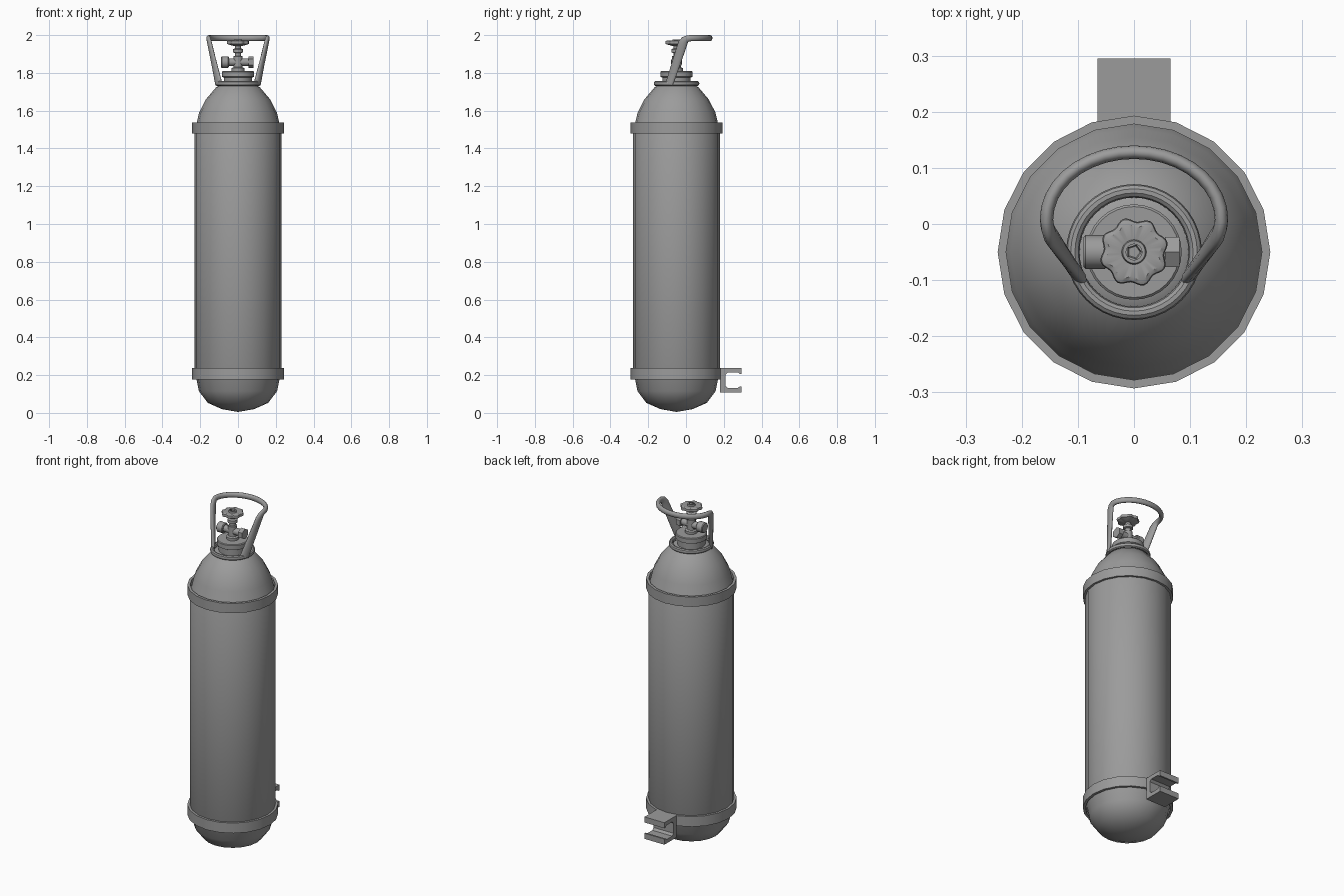
import bpy, bmesh, math
from mathutils import Vector, Matrix

cube = bpy.data.objects.get("Cube")
if cube:
    bpy.data.objects.remove(cube, do_unlink=True)

metal = bpy.data.materials.new("grey metal")
metal.use_nodes = True
GREY = (0.33, 0.33, 0.33, 1)
metal.diffuse_color = GREY
metal.node_tree.nodes["Principled BSDF"].inputs["Base Color"].default_value = GREY

AXIS_Y = -0.05  # tank axis, set forward by the rear bracket


def finish(name, bm, angle=35):
    bmesh.ops.remove_doubles(bm, verts=bm.verts, dist=1e-5)
    bmesh.ops.recalc_face_normals(bm, faces=bm.faces)
    mesh = bpy.data.meshes.new(name)
    bm.to_mesh(mesh)
    bm.free()
    mesh.materials.append(metal)
    obj = bpy.data.objects.new(name, mesh)
    bpy.context.collection.objects.link(obj)
    bpy.ops.object.select_all(action='DESELECT')
    obj.select_set(True)
    bpy.context.view_layer.objects.active = obj
    bpy.ops.object.shade_smooth_by_angle(angle=math.radians(angle))
    return obj


def skin(bm, rings, close=False):
    """Bridge consecutive rings of vertices with quads."""
    pairs = list(zip(rings, rings[1:]))
    if close:
        pairs.append((rings[-1], rings[0]))
    for a, b in pairs:
        n = len(a)
        for i in range(n):
            j = (i + 1) % n
            bm.faces.new((a[i], a[j], b[j], b[i]))


def turned(name, profile, sides, close=False, lobes=0, depth=0.0, sideways=None):
    """Revolve (radius, height) points; sideways is the z of a part lying along x."""
    bm = bmesh.new()
    rings = []
    for r, h in profile:
        ring = []
        for i in range(sides):
            a = math.tau * i / sides
            rr = r
            if lobes and r > 0.035:
                rr += depth * math.cos(lobes * (a - 0.3))
            ring.append(bm.verts.new((rr * math.cos(a), rr * math.sin(a), h)))
        rings.append(ring)
    skin(bm, rings, close)
    if sideways is not None:
        move = Matrix.Translation((0, AXIS_Y, sideways)) @ Matrix.Rotation(math.pi / 2, 4, 'Y')
    else:
        move = Matrix.Translation((0, AXIS_Y, 0))
    bmesh.ops.transform(bm, matrix=move, verts=bm.verts)
    return finish(name, bm)


# Tank: rounded bottom, straight wall, domed shoulder
turned("tank_body", [
    (0, 0.005), (0.085, 0.02), (0.16, 0.053), (0.207, 0.115), (0.22, 0.18), (0.23, 0.2),
    (0.23, 1.51), (0.22, 1.53), (0.206, 1.59), (0.17, 1.66), (0.115, 1.725),
    (0.08, 1.742), (0, 1.742)], 20)

# Straps
for name, low, high in (("lower_strap", 0.178, 0.238), ("upper_strap", 1.48, 1.537)):
    turned(name, [(0.243, low), (0.243, high), (0.228, high), (0.228, low)], 20, close=True)

# Neck with its collar
turned("neck", [(0.075, 1.72), (0.075, 1.775), (0.085, 1.78), (0.085, 1.806),
                (0.081, 1.81), (0, 1.81)], 32)

# Ring that carries the handle
ring_section = [(0.109 + 0.012 * math.cos(math.tau * k / 10),
                 1.744 + 0.013 * math.sin(math.tau * k / 10)) for k in range(10)]
turned("handle_base_ring", ring_section, 40, close=True)

# Valve stem and cross body
turned("valve_stem", [(0.034, 1.8), (0.034, 1.825), (0.024, 1.83), (0.024, 1.888), (0.017, 1.89),
                      (0.017, 1.905), (0.027, 1.908), (0.027, 1.925), (0.015, 1.93),
                      (0.015, 1.955)], 16)
turned("valve_cross_pipe", [(0, -0.07), (0.02, -0.07), (0.02, 0.07), (0, 0.07)], 16, sideways=1.857)
turned("valve_outlet", [(0, -0.09), (0.026, -0.09), (0.03, -0.086), (0.03, -0.052),
                        (0.026, -0.048), (0, -0.048)], 20, sideways=1.857)
turned("valve_nut", [(0, 0.055), (0.031, 0.055), (0.031, 0.081), (0, 0.081)], 6, sideways=1.857)

# Lobed handwheel with a raised hub and a socket
turned("handwheel", [(0, 1.942), (0.022, 1.942), (0.046, 1.95), (0.056, 1.953), (0.058, 1.96),
                     (0.056, 1.968), (0.048, 1.972), (0.022, 1.969), (0.02, 1.978),
                     (0.014, 1.978)], 64, lobes=8, depth=0.004)
turned("handwheel_socket", [(0.014, 1.978), (0.011, 1.966), (0, 1.966)], 5)


# Carrying handle: two leaning arms joined by a loop at the back
def handle():
    half = []
    foot, top = Vector((0.102, -0.088, 1.742)), Vector((0.15, -0.018, 1.955))
    for t in (0, 0.3, 0.6, 0.85, 1):
        half.append((foot.lerp(top, t), 0.025))
    half.append((Vector((0.154, -0.006, 1.974)), 0.021))
    half.append((Vector((0.156, 0.008, 1.982)), 0.017))
    for k in range(1, 10):
        a = math.radians(10 * k)
        half.append((Vector((0.156 * math.cos(a), 0.008 + 0.12 * math.sin(a), 1.984)), 0.016))
    flip = Vector((-1, 1, 1))
    path = half + [(p * flip, w) for p, w in reversed(half[:-1])]
    bm = bmesh.new()
    rings = []
    for i, (p, w) in enumerate(path):
        ahead = path[min(i + 1, len(path) - 1)][0]
        behind = path[max(i - 1, 0)][0]
        t = (ahead - behind).normalized()
        out = Vector((p.x, p.y, 0))
        out = (out - t * out.dot(t)).normalized()
        across = t.cross(out)
        ring = []
        for k in range(12):
            a = math.tau * k / 12
            ring.append(bm.verts.new(p + out * 0.012 * math.cos(a) + across * w * math.sin(a)))
        rings.append(ring)
    skin(bm, rings)
    bm.faces.new(rings[0])
    bm.faces.new(rings[-1])
    finish("carrying_handle", bm, 60)


handle()

# Rear bracket: open C section, pushed out across x
upper = [(0.18, 0.238), (0.295, 0.238), (0.295, 0.205), (0.285, 0.205), (0.274, 0.215),
         (0.222, 0.215), (0.21, 0.203)]
MID_Z = 0.173
section = upper + [(y, 2 * MID_Z - z) for y, z in reversed(upper)]
bm = bmesh.new()
ends = [[bm.verts.new((x, y, z)) for y, z in section] for x in (-0.065, 0.065)]
skin(bm, ends)
for end in ends:
    bm.faces.new(end)
finish("rear_bracket", bm, 30)
